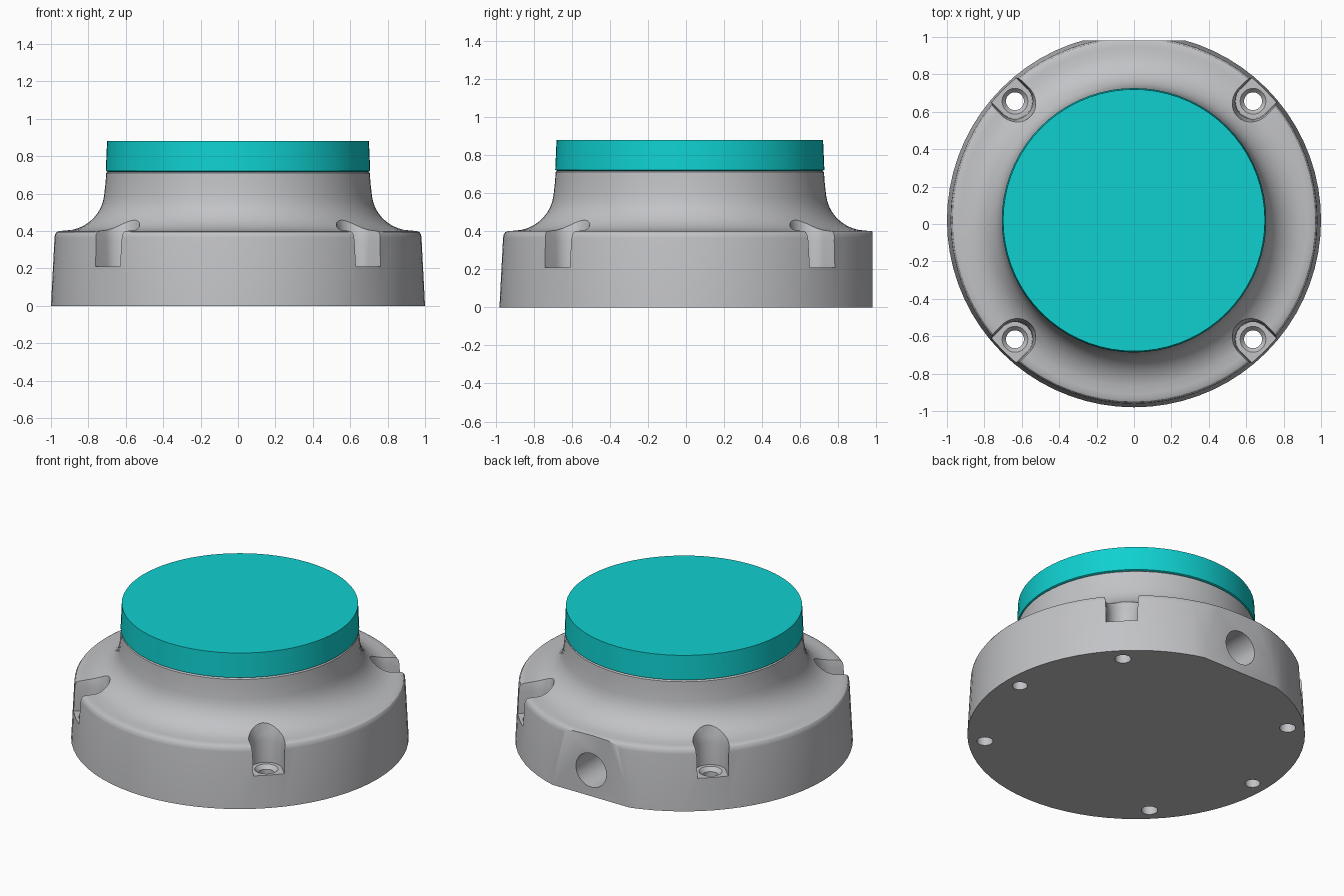
import bpy, bmesh, math
from mathutils import Matrix, Vector

AXIS_Y = 0.02      # centre of the round body
BOLT_R = 0.9       # bolt circle radius
SEGMENTS = 72

old = bpy.data.objects.get("Cube")
if old:
    bpy.data.objects.remove(old, do_unlink=True)


def material(name, color):
    mat = bpy.data.materials.new(name)
    mat.use_nodes = True
    mat.diffuse_color = color
    mat.node_tree.nodes["Principled BSDF"].inputs["Base Color"].default_value = color
    return mat


def make_object(name, bm, mat=None):
    bmesh.ops.recalc_face_normals(bm, faces=bm.faces)
    mesh = bpy.data.meshes.new(name)
    bm.to_mesh(mesh)
    bm.free()
    obj = bpy.data.objects.new(name, mesh)
    bpy.context.collection.objects.link(obj)
    if mat:
        mesh.materials.append(mat)
    return obj


def loft(name, rings, mat=None):
    """Skin a stack of equal-length rings and cap both ends."""
    bm = bmesh.new()
    loops = [[bm.verts.new(p) for p in ring] for ring in rings]
    n = len(loops[0])
    for a, b in zip(loops, loops[1:]):
        for i in range(n):
            j = (i + 1) % n
            bm.faces.new((a[i], a[j], b[j], b[i]))
    bm.faces.new(loops[0][::-1])
    bm.faces.new(loops[-1])
    return make_object(name, bm, mat)


def lathe(name, profile, mat=None, center=(0, AXIS_Y), n=SEGMENTS):
    def ring(r, z):
        return [(center[0] + r * math.cos(math.tau * i / n),
                 center[1] + r * math.sin(math.tau * i / n), z) for i in range(n)]
    return loft(name, [ring(r, z) for r, z in profile], mat)


def polar(angle):
    return (BOLT_R * math.cos(angle), AXIS_Y + BOLT_R * math.sin(angle))


def slot_cutter(angle):
    """Open-ended bolt pocket, flared at the top for a soft rim."""
    cx, cy = polar(angle)
    turn = Matrix.Rotation(angle, 3, 'Z')
    rings = []
    for r, z in [(0.093, 0.21), (0.096, 0.35), (0.102, 0.395), (0.116, 0.45), (0.125, 0.6)]:
        pts = [(0.3, r)]
        for i in range(17):
            t = math.pi / 2 + math.pi * i / 16
            pts.append((r * math.cos(t), r * math.sin(t)))
        pts.append((0.3, -r))
        rings.append([turn @ Vector((x, y, 0)) + Vector((cx, cy, z)) for x, y in pts])
    return loft("slot_cutter", rings)


def cut(target, cutter):
    cutter.hide_render = True
    mod = target.modifiers.new("cut", 'BOOLEAN')
    mod.operation = 'DIFFERENCE'
    mod.solver = 'EXACT'
    mod.object = cutter
    bpy.context.view_layer.objects.active = target
    bpy.ops.object.modifier_apply(modifier=mod.name)
    bpy.data.objects.remove(cutter, do_unlink=True)


def smooth(obj, degrees):
    bpy.ops.object.select_all(action='DESELECT')
    obj.select_set(True)
    bpy.context.view_layer.objects.active = obj
    bpy.ops.object.shade_smooth_by_angle(angle=math.radians(degrees))


grey = material("housing grey", (0.54, 0.545, 0.565, 1))
teal = material("cap teal", (0.005, 0.63, 0.63, 1))

# Housing: tapered drum, rounded rim and concave sweep up to the neck
profile = [(1.0, 0), (0.981, 0.365), (0.978, 0.382), (0.97, 0.394), (0.957, 0.4), (0.93, 0.402)]
for i in range(1, 10):
    t = math.radians(9 * i + 3)
    profile.append((0.93 - 0.215 * math.sin(t), 0.61 - 0.208 * math.cos(t)))
profile += [(0.708, 0.66), (0.705, 0.71), (0.695, 0.718)]
housing = lathe("housing", profile, grey)

# Flat on the back
bm = bmesh.new()
bmesh.ops.create_cube(bm, size=1, matrix=Matrix.Translation((0, 1.48, 0.2)) @ Matrix.Diagonal((2, 1, 2, 1)))
cut(housing, make_object("flat_cutter", bm))

# Cable port in the flat
bm = bmesh.new()
bmesh.ops.create_cone(bm, cap_ends=True, segments=40, radius1=0.11, radius2=0.11, depth=0.6,
                      matrix=Matrix.Translation((0, 0.98, 0.17)) @ Matrix.Rotation(math.pi / 2, 4, 'X'))
cut(housing, make_object("port_cutter", bm))

# Bolt pockets with countersunk through holes
for k in range(4):
    angle = math.pi / 4 + k * math.pi / 2
    cut(housing, slot_cutter(angle))
    cut(housing, lathe("bolt_hole_cutter",
                       [(0.048, -0.1), (0.048, 0.185), (0.07, 0.211), (0.07, 0.3)],
                       center=polar(angle), n=28))

# Blind locating holes in the underside
for angle in (0, math.pi):
    cut(housing, lathe("locating_hole_cutter", [(0.045, -0.1), (0.045, 0.15)],
                       center=polar(angle), n=28))
smooth(housing, 28)

# Cap: flat coloured disc
cap = lathe("cap", [(0.695, 0.716), (0.707, 0.722), (0.7, 0.88)], teal)
smooth(cap, 28)
